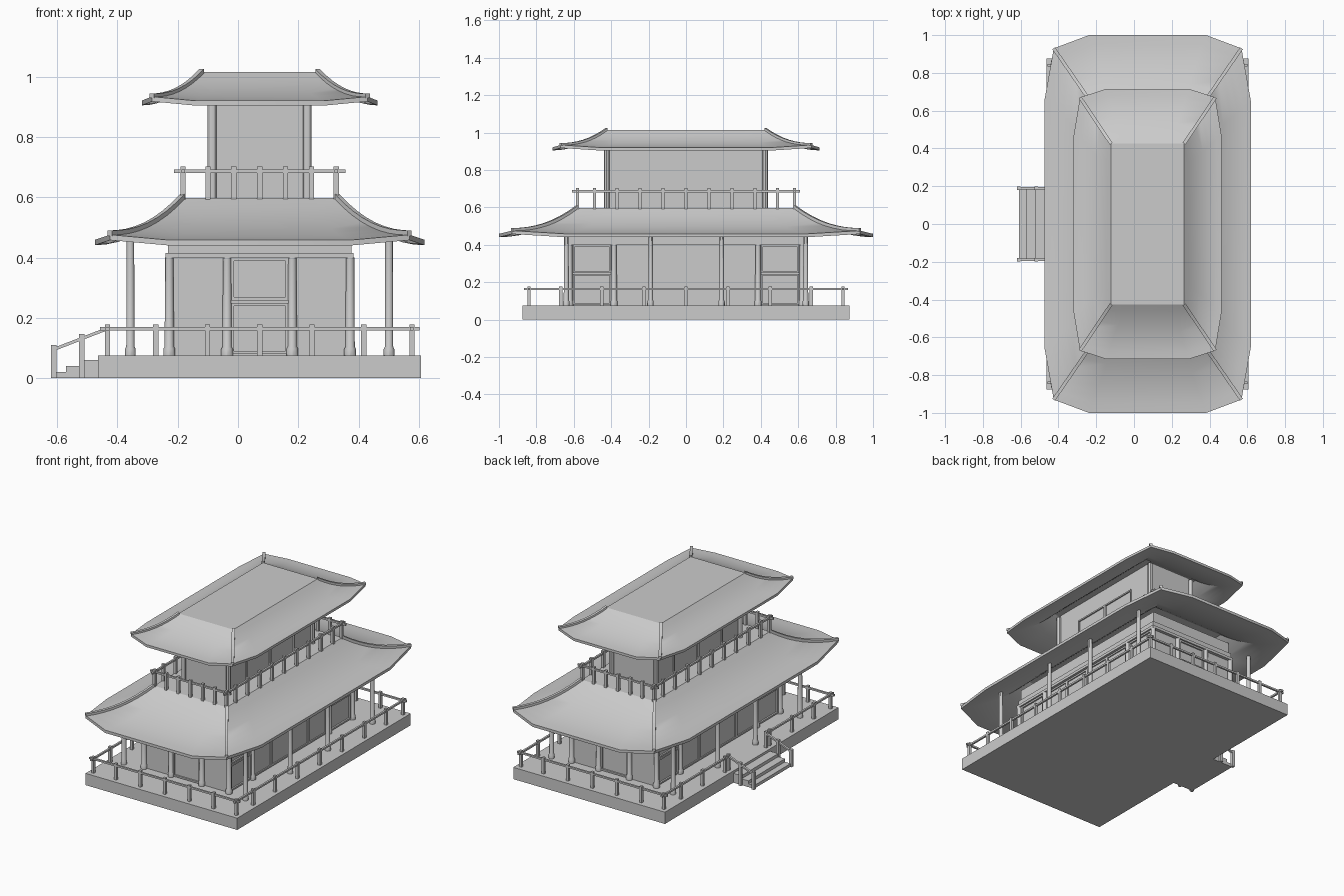
import bpy, bmesh, math
from mathutils import Vector, Matrix

if "Cube" in bpy.data.objects:
    bpy.data.objects.remove(bpy.data.objects["Cube"])

CX = 0.072  # building centre in x (the stairs stick out on -x)


def finish(name, bm, smooth=False):
    bmesh.ops.recalc_face_normals(bm, faces=bm.faces[:])
    me = bpy.data.meshes.new(name)
    bm.to_mesh(me)
    bm.free()
    ob = bpy.data.objects.new(name, me)
    bpy.context.collection.objects.link(ob)
    if smooth:
        bpy.context.view_layer.objects.active = ob
        ob.select_set(True)
        bpy.ops.object.shade_smooth_by_angle(angle=math.radians(30))
        ob.select_set(False)
    return ob


def boxes(name, items):
    """One object from boxes given as (x0, x1, y0, y1, z0, z1), x relative to CX."""
    bm = bmesh.new()
    for x0, x1, y0, y1, z0, z1 in items:
        m = Matrix.Translation((CX + (x0 + x1) / 2, (y0 + y1) / 2, (z0 + z1) / 2))
        bmesh.ops.create_cube(bm, size=1, matrix=m @ Matrix.Diagonal((abs(x1 - x0), abs(y1 - y0), z1 - z0, 1)))
    return finish(name, bm)


def beam(bm, pts, side, h):
    """Rectangular bar along a path, rising h above it."""
    rings = []
    for p in pts:
        p = Vector(p)
        up = Vector((0, 0, h))
        rings.append([bm.verts.new(q) for q in (p - side, p + side, p + side + up, p - side + up)])
    for a, b in zip(rings, rings[1:]):
        for i in range(4):
            bm.faces.new((a[i], a[(i + 1) % 4], b[(i + 1) % 4], b[i]))
    bm.faces.new(rings[0])
    bm.faces.new(rings[-1])


def columns(name, spots, z0, z1, r, base=True):
    """Turned columns with a wider foot."""
    bm = bmesh.new()
    prof = [(r * 1.4, z0), (r * 1.4, z0 + .022), (r * 1.1, z0 + .03), (r, z1)] if base else [(r, z0), (r, z1)]
    n = 12
    for x, y in spots:
        rings = [[bm.verts.new((CX + x + q * math.cos(2 * math.pi * i / n), y + q * math.sin(2 * math.pi * i / n), z))
                  for i in range(n)] for q, z in prof]
        for a, b in zip(rings, rings[1:]):
            for i in range(n):
                bm.faces.new((a[i], a[(i + 1) % n], b[(i + 1) % n], b[i]))
        bm.faces.new(rings[0])
        bm.faces.new(rings[-1])
    return finish(name, bm, True)


def roof(name, half, corner, flat, top, z_mid, z_cor, z_top, thick, rib_h):
    """Concave hipped roof: 12-point eave outline lofted up to a flat rectangle."""
    (hx, hy), (kx, ky), (fx, fy), (tx, ty) = half, corner, flat, top
    lo, hi = [], []
    for sx, sy in ((1, 1), (-1, 1), (-1, -1), (1, -1)):
        trio = [((hx, fy, z_mid), (tx, ty * fy / ky)), ((kx, ky, z_cor), (tx, ty)), ((fx, hy, z_mid), (tx * fx / kx, ty))]
        if sx * sy < 0:
            trio.reverse()
        for (x, y, z), (u, v) in trio:
            lo.append(Vector((CX + sx * x, sy * y, z)))
            hi.append(Vector((CX + sx * u, sy * v, z_top)))

    def at(i, t):
        p = lo[i].lerp(hi[i], t)
        e = 2.2 if i % 3 == 1 else 1.9
        p.z = lo[i].z + (z_top - lo[i].z) * t ** e
        return p
    steps, n = 8, 12
    bm = bmesh.new()
    rings = [[bm.verts.new(at(i, s / steps)) for i in range(n)] for s in range(steps + 1)]
    for a, b in zip(rings, rings[1:]):
        for i in range(n):
            bm.faces.new((a[i], a[(i + 1) % n], b[(i + 1) % n], b[i]))
    bm.faces.new(rings[-1])
    # underside shell, straight below
    under = [[bm.verts.new(v.co - Vector((0, 0, thick))) for v in r] for r in rings]
    for a, b in zip(under, under[1:]):
        for i in range(n):
            bm.faces.new((a[i], b[i], b[(i + 1) % n], a[(i + 1) % n]))
    bm.faces.new(under[-1])
    for i in range(n):
        j = (i + 1) % n
        bm.faces.new((rings[0][i], under[0][i], under[0][j], rings[0][j]))
    finish(name, bm, True)
    # hip ribs
    bm = bmesh.new()
    for i in range(1, n, 3):
        d = hi[i] - lo[i]
        side = Vector((-d.y, d.x, 0)).normalized() * .009
        beam(bm, [at(i, s / steps) - Vector((0, 0, .004)) for s in range(steps + 1)], side, rib_h + .004)
    finish(name + "_hip_ribs", bm)


def frame(axis, sign, face, a0, a1, z0, z1, w=.01, d=.01):
    """Four bars around an opening on a wall; axis is the wall normal."""
    out = []
    for p0, p1, q0, q1 in ((a0, a1, z1 - w, z1), (a0, a1, z0, z0 + w), (a0, a0 + w, z0, z1), (a1 - w, a1, z0, z1)):
        n0, n1 = sign * (face - .004), sign * (face + d)
        out.append((n0, n1, p0, p1, q0, q1) if axis == 'x' else (p0, p1, n0, n1, q0, q1))
    return out


def mirrored(vals):
    return sorted({s * v for v in vals for s in (-1, 1)})


def railing(name, px, py, xs, ys, ext, z0, z_rail, z_post, gap=0):
    w, t = .0085, .006
    items = []
    for s in (-1, 1):
        items += [(x - w, x + w, s * py - w, s * py + w, z0, z_post) for x in xs]
        items.append((-px - ext, px + ext, s * py - t, s * py + t, z_rail - .011, z_rail))
        side_ys = [y for y in ys if abs(y) < py - .01]
        if gap and s < 0:
            side_ys = [y for y in side_ys if abs(y) > gap + .02] + [-gap, gap]
            for q in (-1, 1):
                y0, y1 = sorted((q * gap, q * (py + ext)))
                items.append((-px - t, -px + t, y0, y1, z_rail - .011, z_rail))
        else:
            items.append((s * px - t, s * px + t, -py - ext, py + ext, z_rail - .011, z_rail))
        items += [(s * px - w, s * px + w, y - w, y + w, z0, z_post) for y in side_ys]
    boxes(name, items)


# Platform and stairs
boxes("platform", [(-.536, .535, -.875, .875, 0, .075)])
boxes("stair_steps", [(x - CX, -.53, -.185, .185, 0, z) for x, z in ((-.61, .02), (-.57, .04), (-.522, .06))])
boxes("stair_posts", [(x - .009 - CX, x + .009 - CX, s * .19 - .009, s * .19 + .009, 0, z)
                      for s in (-1, 1) for x, z in ((-.611, .11), (-.518, .147))])
bm = bmesh.new()
for s in (-1, 1):
    beam(bm, [(-.611, s * .19, .09), (-.435, s * .19, .158)], Vector((0, .007, 0)), .011)
finish("stair_handrails", bm)

# Lower railing, open at the stairs
railing("lower_railing", .505, .84, mirrored((0, .173, .345, .505)), mirrored((0, .225, .45, .67)),
        .025, .07, .169, .178, gap=.19)

# Lower storey
boxes("lower_walls", [(-.292, .292, -.615, .615, .07, .52)])
boxes("lower_beams", [(-.312, .312, -.635, .635, .398, .415), (-.304, .304, -.627, .627, .415, .447)])
columns("wall_columns", [(x, y) for x in mirrored((.108, .30)) for y in (-.622, .622)]
        + [(x, y) for x in (-.30, .30) for y in (-.385, .385)], .075, .40, .014)
columns("porch_columns", [(x, y) for x in (-.429, .429) for y in mirrored((.19, .64))], .075, .465, .0125)

# Lower windows, sills and panels
parts = []
for s in (-1, 1):
    parts += frame('y', s, .615, -.095, .095, .26, .398)
    parts += frame('y', s, .615, -.095, .095, .08, .25)
    parts.append((-.095, .095, s * .60, s * .632, .247, .26))
    for q in (-1, 1):
        a, b = sorted((q * .40, q * .605))
        parts += frame('x', s, .292, a, b, .25, .398)
        parts += frame('x', s, .292, a, b, .08, .245)
    for i in range(-2, 2):
        parts += frame('x', s, .292, i * .185, (i + 1) * .185, .08, .395, .01, .007)
boxes("lower_windows", parts)

# Roofs
roof("lower_roof", (.547, 1.0), (.497, .93), (.31, .65), (.257, .583), .459, .476, .597, .018, .014)
roof("upper_roof", (.391, .715), (.358, .67), (.22, .47), (.193, .425), .921, .934, 1.015, .016, .010)

# Upper storey
boxes("upper_walls", [(-.152, .152, -.418, .418, .58, 1.0)])
columns("upper_columns", [(x, y) for x in (-.158, .158) for y in (-.424, .424)], .59, .985, .0145, False)
parts = []
for s in (-1, 1):
    parts += frame('x', s, .152, -.246, 0, .60, .888, .009, .008) + frame('x', s, .152, 0, .246, .60, .888, .009, .008)
boxes("upper_doors", parts)
railing("upper_railing", .254, .58, mirrored((0, .086, .172, .254)), mirrored((0, .123, .246, .369, .49)),
        .03, .59, .692, .703)
